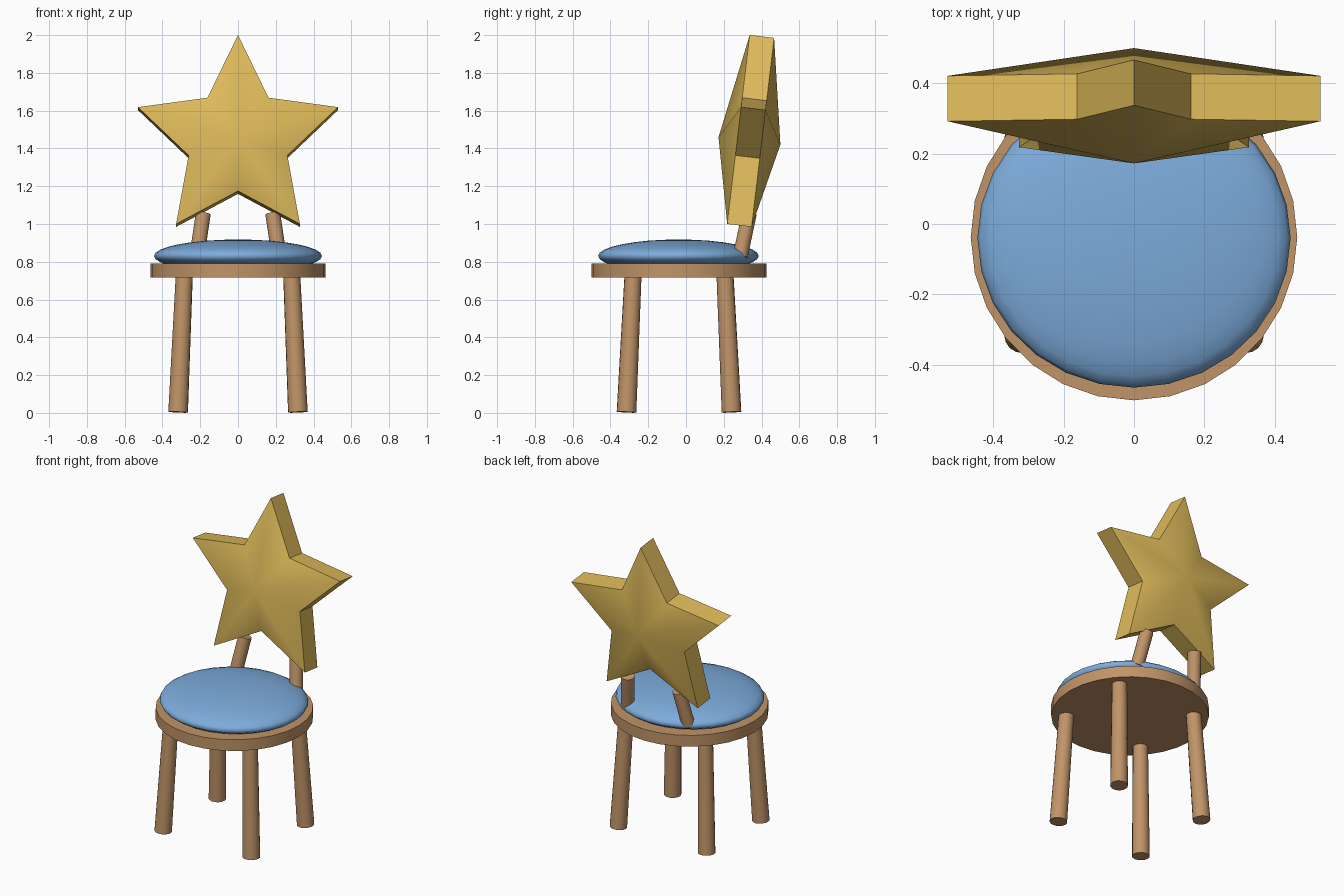
import bpy, bmesh, math
from mathutils import Vector, Matrix

if "Cube" in bpy.data.objects:
    bpy.data.objects.remove(bpy.data.objects["Cube"])


def material(name, rgb):
    m = bpy.data.materials.new(name)
    m.diffuse_color = (*rgb, 1)
    m.use_nodes = True
    m.node_tree.nodes["Principled BSDF"].inputs["Base Color"].default_value = m.diffuse_color
    return m


WOOD = material("tan wood", (0.527, 0.296, 0.138))
BLUE = material("blue fabric", (0.205, 0.413, 0.716))
GOLD = material("gold", (0.73, 0.491, 0.102))
CY = -0.037  # centre of the seat


def finish(name, bm, mat, angle=35):
    bmesh.ops.recalc_face_normals(bm, faces=bm.faces)
    me = bpy.data.meshes.new(name)
    bm.to_mesh(me)
    bm.free()
    me.materials.append(mat)
    ob = bpy.data.objects.new(name, me)
    bpy.context.collection.objects.link(ob)
    bpy.ops.object.select_all(action='DESELECT')
    ob.select_set(True)
    bpy.context.view_layer.objects.active = ob
    bpy.ops.object.shade_smooth_by_angle(angle=math.radians(angle))
    return ob


def rod(name, a, b, ra, rb, mat, sides=16):
    """Tapered cylinder from point a to point b."""
    a, b = Vector(a), Vector(b)
    rot = (b - a).to_track_quat('Z', 'Y').to_matrix().to_4x4()
    bm = bmesh.new()
    bmesh.ops.create_cone(bm, cap_ends=True, segments=sides, radius1=ra, radius2=rb,
                          depth=(b - a).length,
                          matrix=Matrix.Translation((a + b) / 2) @ rot)
    return finish(name, bm, mat)


# Round seat board
rod("seat", (0, CY, 0.717), (0, CY, 0.79), 0.464, 0.464, WOOD, 28)

# Cushion: flattened ball sunk into the seat
bm = bmesh.new()
bmesh.ops.create_uvsphere(bm, u_segments=28, v_segments=16, radius=1)
bmesh.ops.transform(bm, verts=bm.verts, matrix=Matrix.Translation((0, CY - 0.003, 0.831))
                    @ Matrix.Diagonal((0.445, 0.425, 0.087, 1)))
finish("cushion", bm, BLUE, 60)

# Splayed legs and leaning back posts
for sx, side in ((1, "right"), (-1, "left")):
    for sy, end in ((-1, "front"), (1, "back")):
        rod(f"{end}_{side}_leg", (sx * 0.317, CY + sy * 0.278, 0.004),
            (sx * 0.284, CY + sy * 0.243, 0.74), 0.052, 0.045, WOOD)
    rod(f"{side}_back_post", (sx * 0.218, 0.287, 0.828),
        (sx * 0.184, 0.335, 1.055), 0.04, 0.04, WOOD)

# Star backrest: thin rim with a raised centre on both faces
bm = bmesh.new()
front, back = [], []
for i in range(10):
    r = 0.557 if i % 2 == 0 else 0.275
    a = math.pi / 2 + i * math.pi / 5
    x, z = r * math.cos(a), r * math.sin(a)
    front.append(bm.verts.new((x, -0.065, z)))
    back.append(bm.verts.new((x, 0.065, z)))
peak_f = bm.verts.new((0, -0.165, 0))
peak_b = bm.verts.new((0, 0.165, 0))
for i in range(10):
    j = (i + 1) % 10
    bm.faces.new((front[i], front[j], peak_f))
    bm.faces.new((back[j], back[i], peak_b))
    bm.faces.new((front[i], back[i], back[j], front[j]))
bmesh.ops.transform(bm, verts=bm.verts, matrix=Matrix.Translation((0, 0.336, 1.44))
                    @ Matrix.Rotation(math.radians(-6.8), 4, 'X'))
finish("star_backrest", bm, GOLD, 45)
